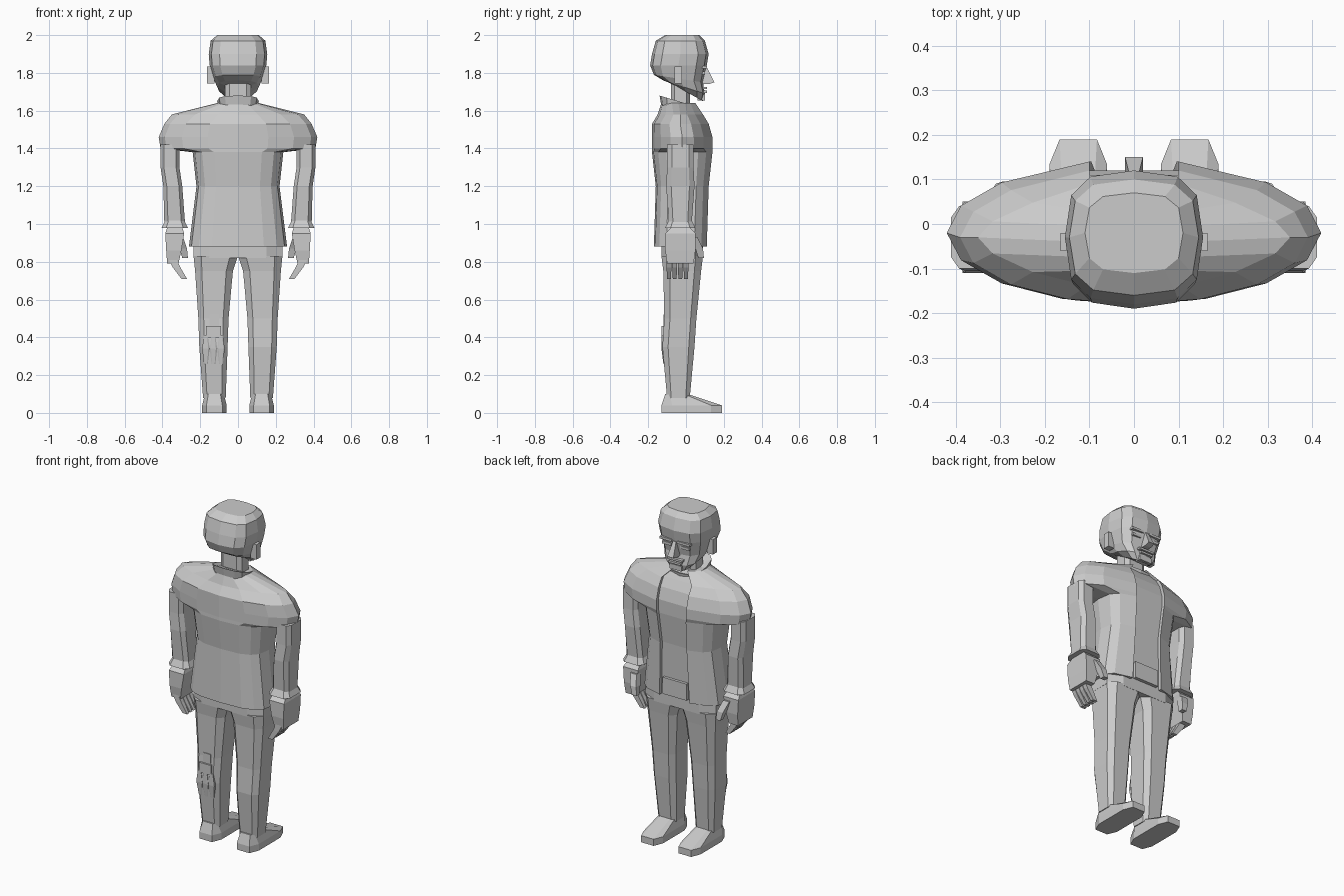
import bpy, bmesh
from math import cos, sin, tau, copysign
from mathutils import Vector

cube = bpy.data.objects.get("Cube")
if cube:
    bpy.data.objects.remove(cube, do_unlink=True)

grey = bpy.data.materials.new("plain_grey")
grey.use_nodes = True
grey_value = (0.6, 0.6, 0.6, 1)
grey.diffuse_color = grey_value
grey.node_tree.nodes["Principled BSDF"].inputs["Base Color"].default_value = grey_value


def ring(z, wide, deep, x=0, y=0, sides=8, power=4, turn=0.5, tilt=0):
    """Level superellipse with half extents wide and deep; tilt lifts its back."""
    angles = [tau * (i + turn) / sides for i in range(sides)]
    unit = [[copysign(abs(f(a)) ** (2 / power), f(a)) for f in (cos, sin)] for a in angles]
    reach = max(u for u, v in unit)
    unit = [(u / reach, v / reach) for u, v in unit]
    return [Vector((x + u * wide, y + v * deep, z + tilt * (1 - v) / 2)) for u, v in unit]


def box_ring(z, wide, deep, x=0, y=0):
    return ring(z, wide, deep, x, y, sides=4)


def head_ring(z, wide, deep, y, tilt=0):
    return ring(z, wide, deep, y=y, tilt=tilt, sides=12, power=3, turn=0)


def jacket_ring(z, wide, deep, y=-0.02, power=2):
    """Jacket section whose front strip is stepped inwards between two edges."""
    points = ring(z, wide, deep, y=y, power=power, sides=16, turn=0)
    edge, front = min(0.1, wide * 0.4), y + deep
    strip = [(edge, front), (edge, front - 0.02), (-edge, front - 0.02), (-edge, front)]
    points[3:6] = [Vector((px, py, z)) for px, py in strip]
    return points


def loft(name, *rings, mirror=False):
    """Skin matching rings, cap both ends, optionally mirror in x."""
    bm = bmesh.new()
    rows = [[bm.verts.new(p) for p in points] for points in rings]
    for low, high in zip(rows, rows[1:]):
        for i in range(len(low)):
            bm.faces.new((low[i - 1], low[i], high[i], high[i - 1]))
    bm.faces.new(rows[0])
    bm.faces.new(rows[-1])
    bmesh.ops.recalc_face_normals(bm, faces=bm.faces)
    mesh = bpy.data.meshes.new(name)
    bm.to_mesh(mesh)
    bm.free()
    mesh.materials.append(grey)
    part = bpy.data.objects.new(name, mesh)
    bpy.context.collection.objects.link(part)
    if mirror:
        part.modifiers.new("Mirror", 'MIRROR')


def block(name, z, tall, wide, deep, x=0, y=0, mirror=False):
    """Upright box centred on x, y, z with half extents."""
    loft(name, box_ring(z - tall, wide, deep, x, y),
         box_ring(z + tall, wide, deep, x, y), mirror=mirror)


# Jacket with broad shoulders overhanging the arms
loft("jacket",
     jacket_ring(z=0.88, wide=0.26, deep=0.14, y=-0.03, power=3),
     jacket_ring(z=1.2, wide=0.22, deep=0.14, power=3),
     jacket_ring(z=1.38, wide=0.24, deep=0.16, power=3),
     jacket_ring(z=1.4, wide=0.41, deep=0.16),
     jacket_ring(z=1.46, wide=0.42, deep=0.16),
     jacket_ring(z=1.53, wide=0.39, deep=0.15, y=-0.03),
     jacket_ring(z=1.58, wide=0.35, deep=0.12, y=-0.03, power=1.6),
     jacket_ring(z=1.64, wide=0.11, deep=0.09, y=-0.04))
block("belt_panel", z=0.94, tall=0.05, wide=0.08, deep=0.02, y=0.09)

# Collar and neck
loft("collar",
     head_ring(z=1.57, wide=0.1, deep=0.09, y=-0.04, tilt=0.05),
     head_ring(z=1.62, wide=0.11, deep=0.1, y=-0.04, tilt=0.06),
     head_ring(z=1.61, wide=0.08, deep=0.07, y=-0.04, tilt=0.06))
loft("neck", *[ring(z, wide=0.07, deep=0.05, y=-0.03) for z in (1.6, 1.8)])

# Head, with the jaw rising towards the back
loft("head",
     head_ring(z=1.65, wide=0.07, deep=0.09, y=0, tilt=0.1),
     head_ring(z=1.69, wide=0.11, deep=0.11, y=-0.01, tilt=0.07),
     head_ring(z=1.75, wide=0.13, deep=0.13, y=-0.04, tilt=0.04),
     head_ring(z=1.84, wide=0.15, deep=0.15, y=-0.04),
     head_ring(z=1.9, wide=0.155, deep=0.15, y=-0.03),
     head_ring(z=1.97, wide=0.145, deep=0.13, y=-0.03),
     head_ring(z=2, wide=0.11, deep=0.09, y=-0.02))
loft("nose",
     box_ring(z=1.74, wide=0.02, deep=0.02, y=0.1),
     box_ring(z=1.75, wide=0.02, deep=0.04, y=0.11),
     box_ring(z=1.83, wide=0.01, deep=0.02, y=0.09))
block("moustache", z=1.72, tall=0.006, wide=0.05, deep=0.02, y=0.09)
block("lower_lip", z=1.7, tall=0.006, wide=0.04, deep=0.02, y=0.09)
block("chin", z=1.67, tall=0.015, wide=0.04, deep=0.02, y=0.08)
block("brow", z=1.83, tall=0.007, wide=0.04, deep=0.02, x=0.06, y=0.09, mirror=True)
block("eye", z=1.8, tall=0.008, wide=0.03, deep=0.02, x=0.06, y=0.08, mirror=True)
block("ear", z=1.79, tall=0.045, wide=0.02, deep=0.02, x=0.145, y=-0.04, mirror=True)

# Arms and flared cuffs
loft("sleeve",
     ring(z=1.42, wide=0.05, deep=0.07, x=0.36, y=-0.03),
     ring(z=1.3, wide=0.05, deep=0.07, x=0.36, y=-0.03),
     ring(z=1.2, wide=0.05, deep=0.075, x=0.345, y=-0.03),
     ring(z=1, wide=0.055, deep=0.06, x=0.335, y=-0.03), mirror=True)
loft("cuff",
     ring(z=1.02, wide=0.05, deep=0.06, x=0.335, y=-0.03),
     ring(z=0.98, wide=0.07, deep=0.08, x=0.335, y=-0.03), mirror=True)

# Hands
loft("palm",
     box_ring(z=0.98, wide=0.04, deep=0.05, x=0.335, y=-0.03),
     box_ring(z=0.95, wide=0.05, deep=0.08, x=0.335, y=-0.03),
     box_ring(z=0.86, wide=0.04, deep=0.08, x=0.34, y=-0.03),
     box_ring(z=0.79, wide=0.03, deep=0.07, x=0.345, y=-0.03), mirror=True)
for finger in range(4):
    y = -0.09 + finger * 0.03
    loft("finger_%d" % (finger + 1),
         box_ring(z=0.81, wide=0.02, deep=0.013, x=0.345, y=y),
         box_ring(z=0.77, wide=0.02, deep=0.013, x=0.325, y=y),
         box_ring(z=0.71, wide=0.015, deep=0.01, x=0.285, y=y), mirror=True)
loft("thumb",
     box_ring(z=0.93, wide=0.02, deep=0.02, x=0.31, y=0.04),
     box_ring(z=0.87, wide=0.02, deep=0.02, x=0.29, y=0.07),
     box_ring(z=0.82, wide=0.015, deep=0.015, x=0.28, y=0.08), mirror=True)

# Trousers
loft("hips", *[ring(z, wide=0.235, deep=0.11, y=-0.02) for z in (0.82, 0.9)])
loft("trouser_leg",
     ring(z=0.08, wide=0.06, deep=0.06, x=0.125, y=-0.04),
     ring(z=0.35, wide=0.075, deep=0.085, x=0.13, y=-0.04),
     ring(z=0.5, wide=0.08, deep=0.085, x=0.13, y=-0.03),
     ring(z=0.75, wide=0.1, deep=0.1, x=0.127, y=-0.02),
     ring(z=0.83, wide=0.117, deep=0.11, x=0.118, y=-0.02), mirror=True)

# Shoes, sloping from a flat sole up to the ankle
loft("shoe",
     ring(z=0, wide=0.065, deep=0.16, x=0.125, y=0.03),
     ring(z=0.04, wide=0.065, deep=0.16, x=0.125, y=0.03),
     ring(z=0.1, wide=0.05, deep=0.06, x=0.125, y=-0.05), mirror=True)

# Small ornament on the back of one trouser leg
block("ornament_body", z=0.43, tall=0.03, wide=0.04, deep=0.01, x=-0.13, y=-0.12)
block("ornament_cap", z=0.49, tall=0.03, wide=0.025, deep=0.01, x=-0.125, y=-0.11)
for tassel in (-1, 0, 1):
    x = -0.13 + tassel * 0.04
    loft("ornament_tassel_%d" % (tassel + 2),
         ring(z=0.26, wide=0.01, deep=0.01, x=x, y=-0.11),
         ring(z=0.34, wide=0.02, deep=0.01, x=x, y=-0.12),
         ring(z=0.41, wide=0.01, deep=0.01, x=x, y=-0.12))
